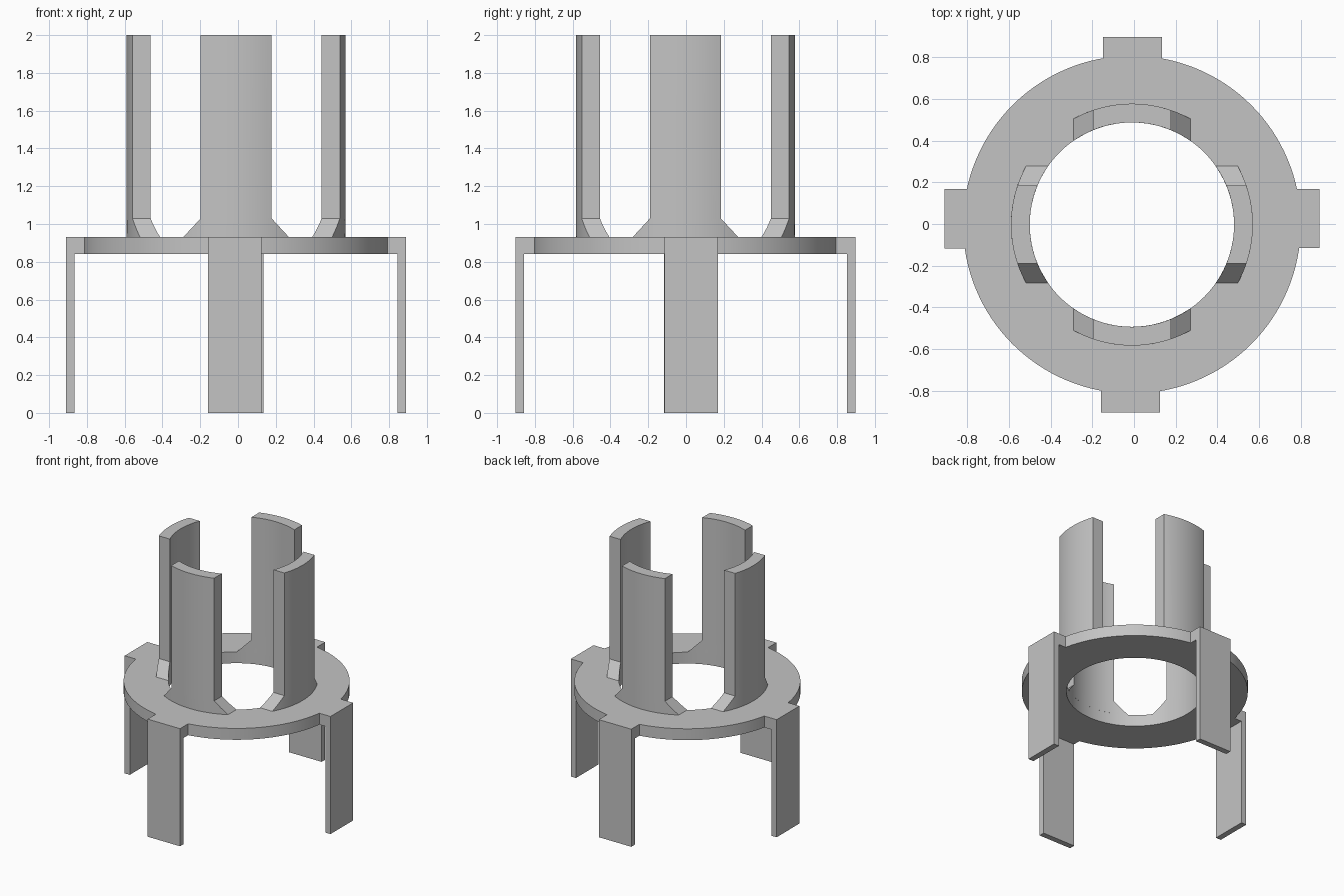
import bpy, bmesh
from math import sqrt, sin, cos, pi
from mathutils import Matrix

if "Cube" in bpy.data.objects:
    bpy.data.objects.remove(bpy.data.objects["Cube"])

CENTRE = (-0.01, -0.003, 0)
R_HOLE, R_WALL, R_RING, REACH = 0.49, 0.58, 0.81, 0.9
Z_LOW, Z_DECK, Z_FLARE, Z_TOP = 0.84, 0.93, 1.03, 2.0

grey = bpy.data.materials.new("Plain grey")
grey.use_nodes = True
grey.diffuse_color = (0.55, 0.55, 0.55, 1)
grey.node_tree.nodes["Principled BSDF"].inputs["Base Color"].default_value = grey.diffuse_color


def finish(name, bm, turn=0):
    """Turn a bmesh about the model's axis and make it an object."""
    bm.transform(Matrix.Translation(CENTRE) @ Matrix.Rotation(turn, 4, "Z"))
    bmesh.ops.recalc_face_normals(bm, faces=bm.faces)
    mesh = bpy.data.meshes.new(name)
    bm.to_mesh(mesh)
    bm.free()
    mesh.materials.append(grey)
    obj = bpy.data.objects.new(name, mesh)
    bpy.context.collection.objects.link(obj)
    bpy.ops.object.select_all(action="DESELECT")
    obj.select_set(True)
    bpy.context.view_layer.objects.active = obj
    bpy.ops.object.shade_smooth_by_angle()
    return obj


def arc(radius):
    return lambda u: sqrt(radius ** 2 - u ** 2)


def flat(depth):
    return lambda u: depth


def loft(name, levels, inner, outer, mid=0, steps=16, turn=0):
    """Stack sections (height, half width) lying between two depth curves."""
    bm = bmesh.new()
    rings = []
    for z, half in levels:
        us = [mid + half * (2 * i / steps - 1) for i in range(steps + 1)]
        section = [(u, -outer(u), z) for u in us] + [(u, -inner(u), z) for u in reversed(us)]
        rings.append([bm.verts.new(p) for p in section])
    count = len(rings[0])
    for a, b in zip(rings, rings[1:]):
        for i in range(count):
            j = (i + 1) % count
            bm.faces.new((a[i], a[j], b[j], b[i]))
    for ring in (rings[0], rings[-1]):
        for i in range(steps):
            bm.faces.new((ring[i], ring[i + 1], ring[count - 2 - i], ring[count - 1 - i]))
    return finish(name, bm, turn)


# Flat ring deck
bm = bmesh.new()
n = 128
loops = [[bm.verts.new((r * cos(2 * pi * i / n), r * sin(2 * pi * i / n), z)) for i in range(n)]
         for r, z in ((R_HOLE, Z_LOW), (R_RING, Z_LOW), (R_RING, Z_DECK), (R_HOLE, Z_DECK))]
for k in range(4):
    a, b = loops[k], loops[(k + 1) % 4]
    for i in range(n):
        j = (i + 1) % n
        bm.faces.new((a[i], a[j], b[j], b[i]))
finish("ring_deck", bm)

# Upright curved walls with flared feet, side tabs and hanging legs
flare = [(Z_DECK + (Z_FLARE - Z_DECK) * k / 4, 0.28 - 0.0925 * k / 4) for k in range(5)]
sides = {"front": -0.007, "left": 0.03, "back": -0.003, "right": -0.028}
for k, (side, mid) in enumerate(sides.items()):
    turn = k * pi / 2
    loft(side + "_wall", flare + [(Z_TOP, 0.1875)], arc(R_HOLE), arc(R_WALL), turn=turn)
    loft(side + "_tab", [(Z_LOW, 0.142), (Z_DECK, 0.142)], arc(R_RING - 0.002), flat(REACH),
         mid, turn=turn)
    loft(side + "_leg", [(0, 0.142), (Z_LOW, 0.142)], flat(REACH - 0.045), flat(REACH),
         mid, 1, turn)
